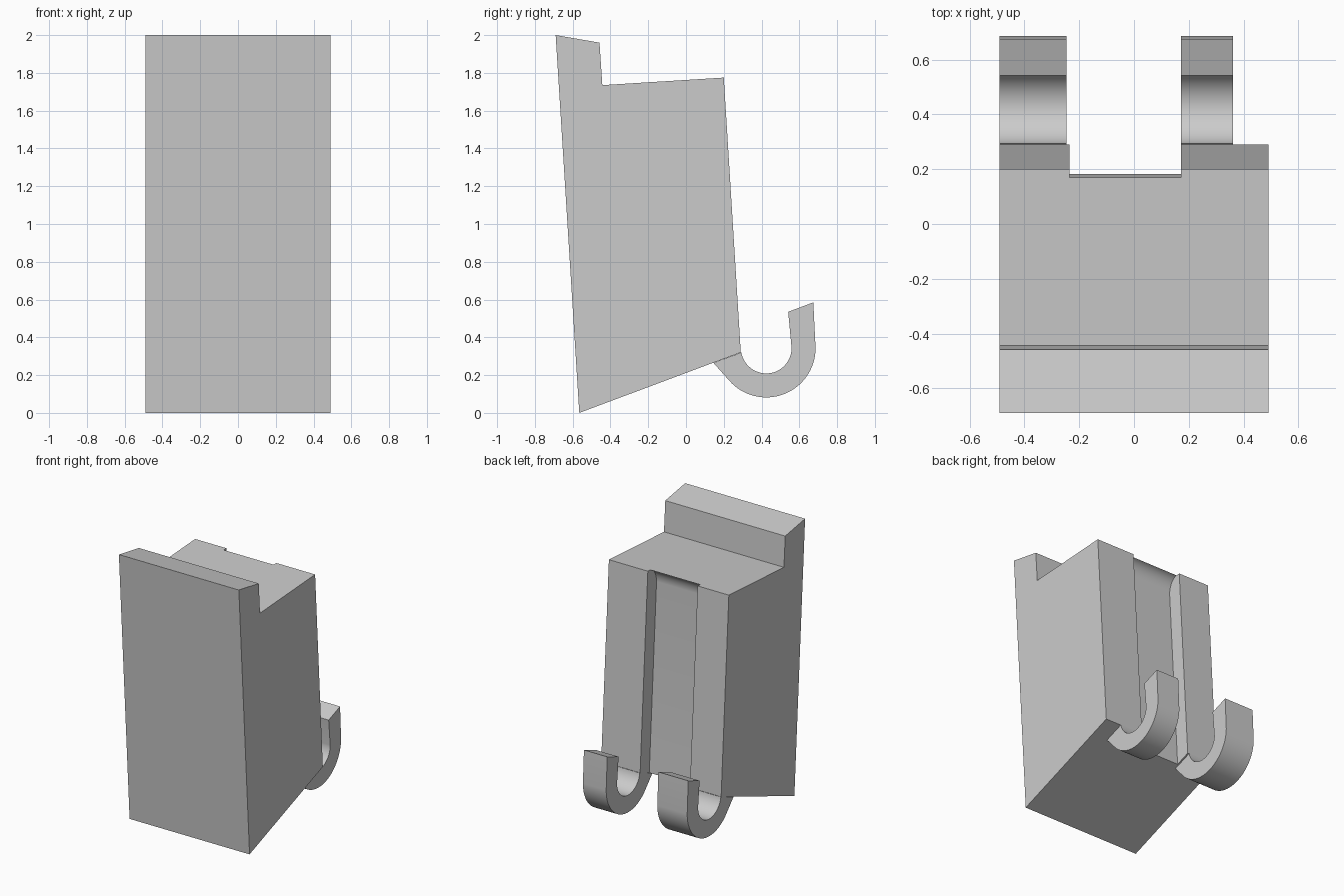
import bpy
import bmesh
from math import sin, cos, radians

cube = bpy.data.objects.get("Cube")
if cube:
    bpy.data.objects.remove(cube, do_unlink=True)

# One plain grey plastic
GREY = (0.6, 0.6, 0.6, 1.0)
grey = bpy.data.materials.new("plain_grey")
grey.use_nodes = True
grey.diffuse_color = GREY
grey.node_tree.nodes["Principled BSDF"].inputs["Base Color"].default_value = GREY


def arc(cy, cz, ry, rz, start, end, steps):
    """Points on an elliptical arc in the side (y, z) plane."""
    angles = [radians(start + (end - start) * i / steps) for i in range(steps + 1)]
    return [(cy + ry * cos(a), cz + rz * sin(a)) for a in angles]


def extrude_profile(name, profile, x0, x1):
    """Solid made from a side profile swept from x0 to x1."""
    bm = bmesh.new()
    face = bm.faces.new([bm.verts.new((x0, y, z)) for y, z in profile])
    swept = bmesh.ops.extrude_face_region(bm, geom=[face])["geom"]
    verts = [v for v in swept if isinstance(v, bmesh.types.BMVert)]
    bmesh.ops.translate(bm, verts=verts, vec=(x1 - x0, 0, 0))
    bmesh.ops.recalc_face_normals(bm, faces=bm.faces)
    mesh = bpy.data.meshes.new(name)
    bm.to_mesh(mesh)
    bm.free()
    mesh.materials.append(grey)
    obj = bpy.data.objects.new(name, mesh)
    bpy.context.collection.objects.link(obj)
    return obj


def activate(obj):
    bpy.ops.object.select_all(action="DESELECT")
    obj.select_set(True)
    bpy.context.view_layer.objects.active = obj


def smooth(obj):
    activate(obj)
    bpy.ops.object.shade_smooth_by_angle(angle=radians(25))


# Leaning block with a raised lip along the front
block = extrude_profile("block", [
    (-0.565, 0.0), (0.29, 0.32), (0.2, 1.775),
    (-0.443, 1.735), (-0.458, 1.96), (-0.69, 2.0)], -0.49, 0.49)

# Channel down the back, curving out to the top edge
cove = arc(0.185, 1.66, 0.087, 0.115, 180, 90, 14)
channel = extrude_profile("channel_cutter", [(0.2, 0.0)] + cove + [
    (0.185, 1.95), (0.6, 1.95), (0.6, 0.0)], -0.235, 0.172)
channel.hide_render = True
cut = block.modifiers.new("channel", "BOOLEAN")
cut.operation = "DIFFERENCE"
cut.solver = "EXACT"
cut.object = channel
activate(block)
bpy.ops.object.modifier_apply(modifier=cut.name)
bpy.data.objects.remove(channel, do_unlink=True)
smooth(block)

# Two hooks curling up from the lower back edge
outer = arc(0.425, 0.343, 0.261, 0.261, 222, 360, 32)
inner = arc(0.425, 0.343, 0.134, 0.134, 360, 190, 32)
hook_profile = [(0.145, 0.265)] + outer + [(0.674, 0.585), (0.541, 0.535)] + inner
for name, x0, x1 in (("right_hook", -0.49, -0.246), ("left_hook", 0.172, 0.362)):
    smooth(extrude_profile(name, hook_profile, x0, x1))
